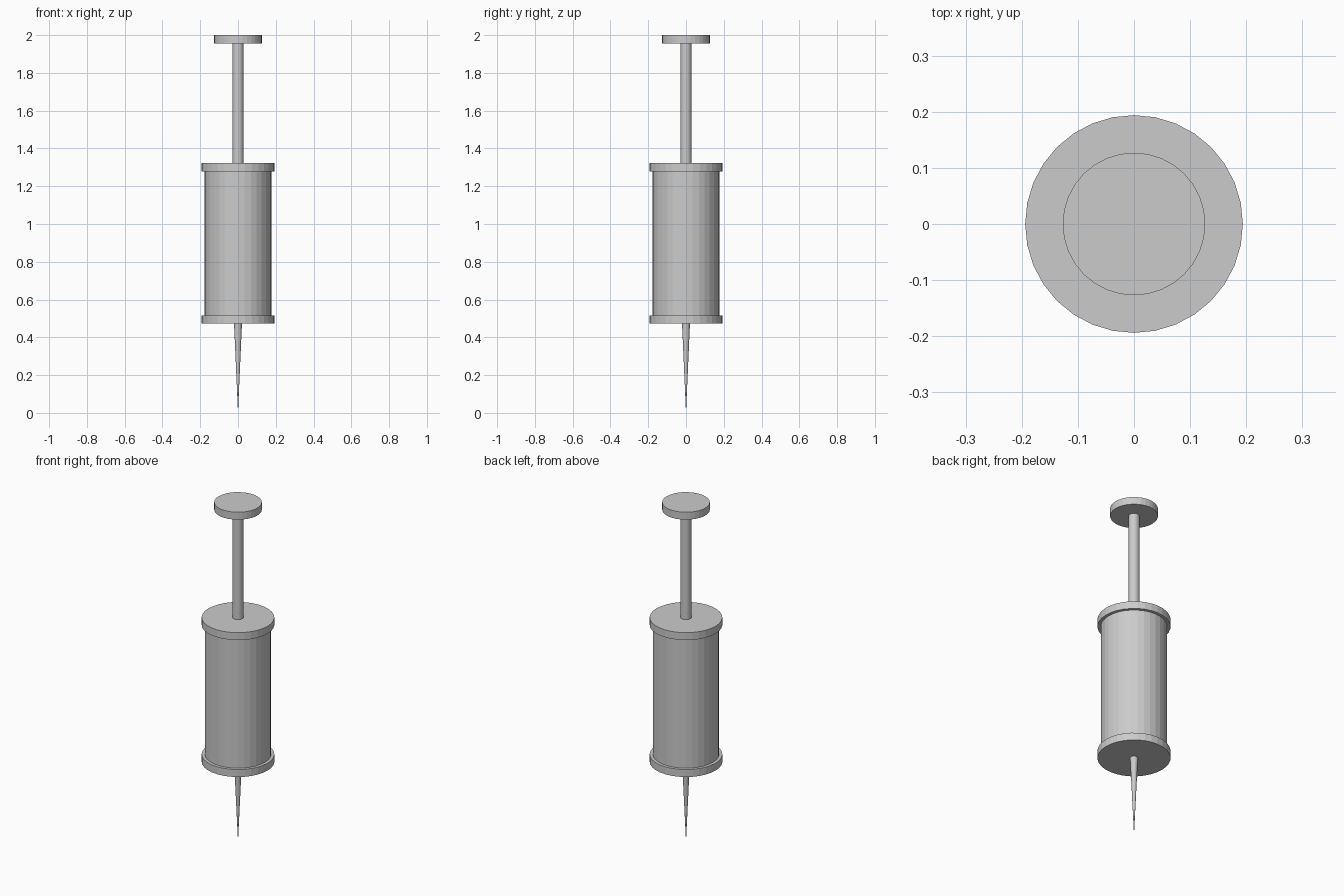
import bpy

if "Cube" in bpy.data.objects:
    bpy.data.objects.remove(bpy.data.objects["Cube"])

SIDES = 32


def cylinder(name, z0, z1, r_bottom, r_top=None):
    """Upright flat-shaded cylinder or cone between two heights."""
    bpy.ops.mesh.primitive_cone_add(
        vertices=SIDES,
        radius1=r_bottom,
        radius2=r_bottom if r_top is None else r_top,
        depth=z1 - z0,
        location=(0, 0, (z0 + z1) / 2),
    )
    obj = bpy.context.object
    obj.name = name
    return obj


# Needle tapering to a point on the ground
cylinder("needle", 0.0, 0.473, 0.0, 0.021)

# Barrel with a wider cap at each end
cylinder("barrel", 0.515, 1.278, 0.177)
for name, z in (("lower_cap", 0.472), ("upper_cap", 1.278)):
    cylinder(name, z, z + 0.044, 0.194)

# Plunger rod and thumb disc
cylinder("plunger_rod", 1.32, 1.957, 0.029)
cylinder("thumb_disc", 1.956, 2.0, 0.127)
